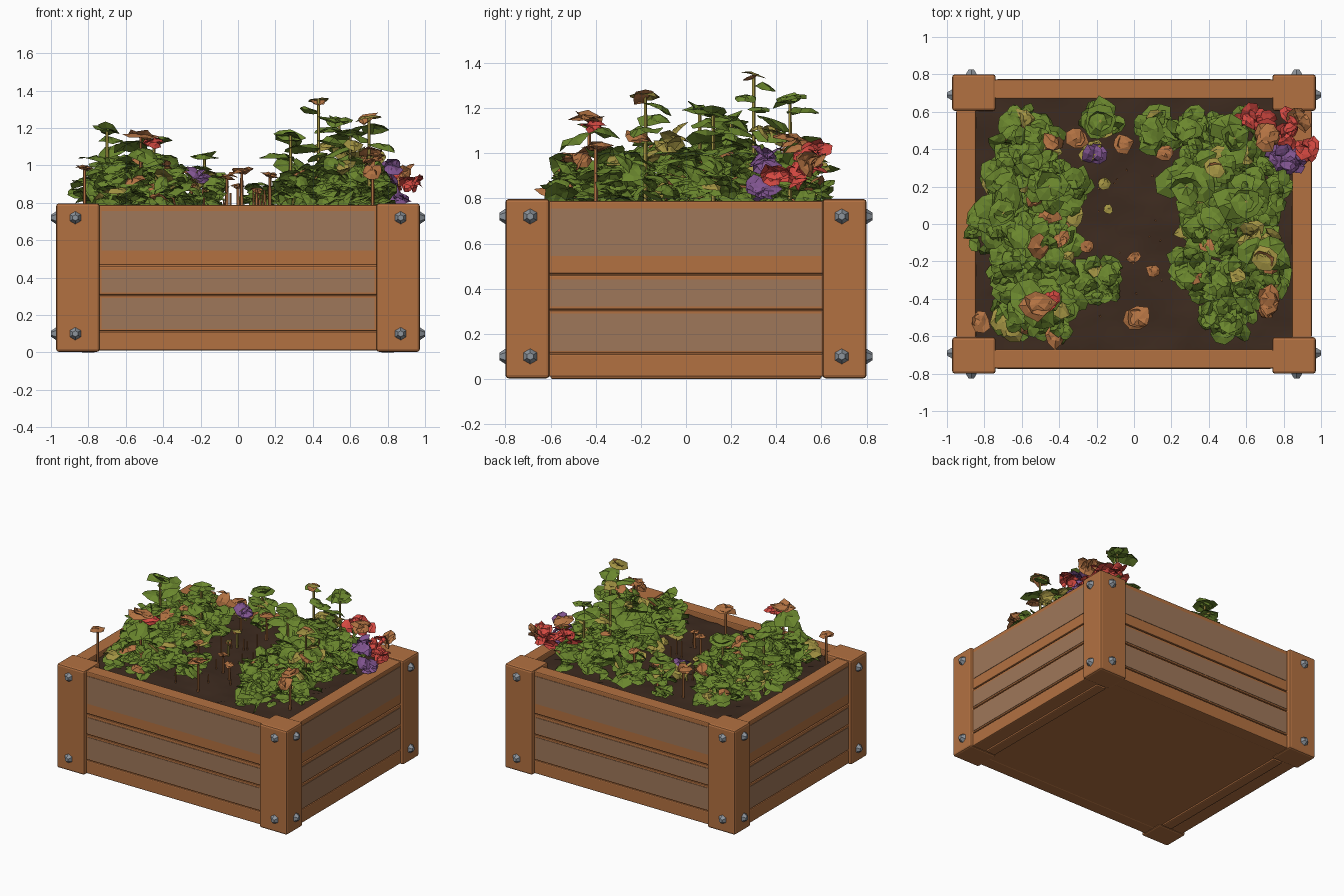
import bpy, bmesh, math, random
from mathutils import Matrix, Vector, Euler

random.seed(7)
if "Cube" in bpy.data.objects:
    bpy.data.objects.remove(bpy.data.objects["Cube"])


def material(name, rgb):
    m = bpy.data.materials.new(name)
    m.use_nodes = True
    m.diffuse_color = (*rgb, 1)
    m.node_tree.nodes["Principled BSDF"].inputs["Base Color"].default_value = (*rgb, 1)
    return m


WOOD = material("warm wood", (0.45, 0.165, 0.053))
WORN = material("weathered wood", (0.345, 0.185, 0.10))
SOIL = material("dark soil", (0.047, 0.024, 0.014))
METAL = material("grey metal", (0.27, 0.30, 0.335))
GREEN = material("leaf green", (0.145, 0.24, 0.027))
OLIVE = material("olive yellow", (0.36, 0.29, 0.055))
RUST = material("rust orange", (0.45, 0.17, 0.055))
RED = material("petal red", (0.65, 0.065, 0.052))
PURPLE = material("petal purple", (0.22, 0.09, 0.28))
PLANT = [GREEN, OLIVE, RUST, RED, PURPLE]


def finish(name, bm, mats, bevel=0, smooth=False):
    mesh = bpy.data.meshes.new(name)
    bm.to_mesh(mesh)
    bm.free()
    for m in mats:
        mesh.materials.append(m)
    ob = bpy.data.objects.new(name, mesh)
    bpy.context.collection.objects.link(ob)
    if bevel:
        mod = ob.modifiers.new("soft edges", "BEVEL")
        mod.width = bevel
        mod.segments = 2
    if smooth:
        for p in mesh.polygons:
            p.use_smooth = True
    return ob


def add_box(bm, x0, x1, y0, y1, z0, z1):
    size = Matrix.Diagonal((x1 - x0, y1 - y0, z1 - z0, 1))
    mid = Matrix.Translation(((x0 + x1) / 2, (y0 + y1) / 2, (z0 + z1) / 2))
    bmesh.ops.create_cube(bm, size=1, matrix=mid @ size)


def span(side, a, b):
    return sorted((side * a, side * b))


# Corner posts
bm = bmesh.new()
for sx in (-1, 1):
    for sy in (-1, 1):
        add_box(bm, *span(sx, 0.74, 0.972), *span(sy, 0.605, 0.80), 0.003, 0.797)
finish("corner_posts", bm, [WOOD], 0.014)

# Wall planks, with a worn plate on the face of the upper three
PLANKS = [(0.01, 0.110, None), (0.114, 0.303, (0.125, 0.290)),
          (0.308, 0.460, (0.32, 0.440)), (0.466, 0.788, (0.545, 0.755))]
planks, plates = bmesh.new(), bmesh.new()
for s in (-1, 1):
    for z0, z1, worn in PLANKS:
        add_box(planks, -0.80, 0.80, *span(s, 0.67, 0.772), z0, z1)
        add_box(planks, *span(s, 0.845, 0.95), -0.66, 0.66, z0, z1)
        if worn:
            add_box(plates, -0.73, 0.73, *span(s, 0.770, 0.775), *worn)
            add_box(plates, *span(s, 0.948, 0.953), -0.60, 0.60, *worn)
    # Backing that closes the gaps between planks
    add_box(planks, -0.80, 0.80, *span(s, 0.68, 0.760), 0.02, 0.76)
    add_box(planks, *span(s, 0.855, 0.938), -0.66, 0.66, 0.02, 0.76)
finish("wall_planks", planks, [WOOD], 0.007)
finish("worn_faces", plates, [WORN])

# Floor and two battens beneath it
bm = bmesh.new()
add_box(bm, -0.93, 0.93, -0.75, 0.75, 0.012, 0.06)
finish("floor", bm, [WOOD])
bm = bmesh.new()
for s in (-1, 1):
    add_box(bm, *span(s, 0.76, 0.84), -0.60, 0.60, 0.0, 0.03)
finish("floor_battens", bm, [WOOD], 0.008)

# Bolts: blunt pointed hex heads
bm = bmesh.new()


def add_bolt(pos, direction):
    turn = Vector(direction).to_track_quat("Z", "Y").to_matrix().to_4x4()
    place = Matrix.Translation(Vector(pos) + Vector(direction) * 0.014)
    bmesh.ops.create_cone(bm, cap_ends=True, segments=6, radius1=0.036, radius2=0.016,
                          depth=0.03, matrix=place @ turn)


for sx in (-1, 1):
    for sy in (-1, 1):
        for z in (0.10, 0.72):
            add_bolt((sx * 0.87, sy * 0.798, z), (0, sy, 0))
            add_bolt((sx * 0.97, sy * 0.69, z), (sx, 0, 0))
finish("bolts", bm, [METAL])

# Lumpy soil bed
bm = bmesh.new()
bmesh.ops.create_grid(bm, x_segments=36, y_segments=30, size=1,
                      matrix=Matrix.Diagonal((0.86, 0.69, 1, 1)))
for v in bm.verts:
    wave = math.sin(v.co.x * 9 + v.co.y * 4) * math.cos(v.co.y * 11)
    v.co.z = 0.745 + 0.010 * wave + random.uniform(-0.006, 0.006)
finish("soil", bm, [SOIL], smooth=True)


# Leaves and petals are ragged little domes
def add_leaf(bm, x, y, z, r, mat, tilt=0.4, dome=0.25, sides=8):
    rot = Euler((random.gauss(0, tilt), random.gauss(0, tilt), random.uniform(0, 6.28)))
    rot = rot.to_matrix()
    rings = []
    for frac in (0.55, 1.0):
        ring = []
        for i in range(sides):
            a = math.tau * i / sides
            rr = r * frac * random.uniform(0.78, 1.15)
            drop = -dome * r * frac ** 2 + random.uniform(-0.15, 0.15) * r
            p = rot @ Vector((rr * math.cos(a), rr * 0.85 * math.sin(a), drop))
            ring.append(bm.verts.new(p + Vector((x, y, z))))
        rings.append(ring)
    tip = bm.verts.new((x, y, z))
    inner, outer = rings
    for i in range(sides):
        j = (i + 1) % sides
        for f in ((tip, inner[i], inner[j]), (inner[i], outer[i], outer[j], inner[j])):
            bm.faces.new(f).material_index = PLANT.index(mat)


def add_stem(bm, x, y, top, mat, thick=0.010):
    height = top - 0.73
    made = bmesh.ops.create_cone(bm, cap_ends=True, segments=5, radius1=thick, radius2=thick * 0.8,
                                 depth=height, matrix=Matrix.Translation((x, y, 0.73 + height / 2)))
    for v in made["verts"]:
        for f in v.link_faces:
            f.material_index = PLANT.index(mat)


# Leafy mounds: x, y, radius, top height
LEFT = [(-0.56, 0.44, 0.20, 0.98), (-0.60, 0.18, 0.23, 1.08), (-0.42, 0.17, 0.20, 1.08),
        (-0.69, -0.02, 0.21, 1.05), (-0.50, -0.12, 0.22, 1.10), (-0.44, -0.33, 0.18, 1.04),
        (-0.60, -0.27, 0.17, 1.04), (-0.60, -0.45, 0.17, 0.98), (-0.43, -0.49, 0.14, 0.95),
        (-0.17, -0.30, 0.13, 0.90), (-0.17, 0.55, 0.10, 1.03)]
RIGHT = [(0.14, 0.50, 0.12, 0.92), (0.36, 0.47, 0.16, 1.04), (0.58, 0.44, 0.17, 1.06),
         (0.40, 0.24, 0.19, 1.06), (0.63, 0.20, 0.21, 1.09), (0.59, -0.05, 0.22, 1.06),
         (0.38, 0.03, 0.15, 1.02), (0.38, -0.22, 0.18, 1.00), (0.65, -0.27, 0.18, 1.04),
         (0.50, -0.46, 0.16, 0.97)]
for name, mounds in (("left_foliage", LEFT), ("right_foliage", RIGHT)):
    bm = bmesh.new()
    for mx, my, mr, top in mounds:
        for _ in range(int(1250 * mr * mr) + 6):
            d, a = math.sqrt(random.random()), random.uniform(0, math.tau)
            peak = top - (top - 0.80) * 0.65 * d ** 3
            z = 0.77 + (peak - 0.77) * random.random() ** 0.75
            mat = random.choices(PLANT[:3], (91, 6, 3))[0]
            rad = mr * 0.83
            add_leaf(bm, mx + rad * d * math.cos(a), my + rad * d * math.sin(a), z,
                     random.uniform(0.04, 0.078), mat)
    finish(name, bm, PLANT)

# Tall stalks topped with leaf tiers: x, y, top, radius, colour
TALL = [(0.43, 0.30, 1.355, 0.06, OLIVE), (0.54, 0.46, 1.25, 0.09, GREEN),
        (0.70, -0.18, 1.265, 0.08, OLIVE), (0.28, 0.20, 1.16, 0.10, GREEN),
        (0.60, 0.12, 1.19, 0.10, GREEN), (-0.70, 0.06, 1.20, 0.09, GREEN),
        (-0.52, -0.43, 1.17, 0.10, RUST), (-0.45, 0.20, 1.14, 0.10, GREEN),
        (-0.18, 0.55, 1.06, 0.09, GREEN), (0.72, -0.40, 1.04, 0.08, RUST),
        (-0.82, -0.52, 1.00, 0.06, RUST), (0.02, -0.51, 0.98, 0.08, RUST),
        (0.00, -0.18, 0.90, 0.04, RUST), (0.10, -0.25, 0.88, 0.04, RUST),
        (-0.25, -0.12, 0.90, 0.04, RUST), (-0.06, 0.43, 0.95, 0.06, RUST),
        (-0.30, 0.46, 0.98, 0.07, RUST), (-0.14, 0.08, 0.86, 0.03, OLIVE),
        (-0.16, 0.22, 0.88, 0.04, OLIVE), (0.17, 0.38, 0.96, 0.05, RUST)]
heads, stems = bmesh.new(), bmesh.new()
for x, y, top, r, mat in TALL:
    add_stem(stems, x, y, top, RUST if mat == RUST else OLIVE)
    add_leaf(heads, x, y, top, r, mat, 0.12, 0.2)
    add_leaf(heads, x, y, top - 0.025, r * 0.8, RUST if mat == OLIVE else mat, 0.2, -0.3)
    if top > 1.15:
        for k in (1, 2, 3):
            a = random.uniform(0, math.tau)
            add_leaf(heads, x + 0.07 * math.cos(a), y + 0.07 * math.sin(a),
                     top - 0.05 * k, r * 1.05, GREEN, 0.2)
for _ in range(14):
    add_stem(stems, random.uniform(-0.22, 0.2), random.uniform(-0.5, 0.3),
             random.uniform(0.79, 0.88), RUST, 0.006)
finish("flower_heads", heads, PLANT)
finish("flower_stems", stems, PLANT)

# Crumpled blossoms: x, y, z, spread, petals, colour
BLOSSOMS = [(0.80, 0.34, 0.98, 0.08, 10, PURPLE), (0.87, 0.34, 0.85, 0.05, 6, PURPLE),
            (0.93, 0.40, 0.92, 0.04, 7, RED), (0.84, 0.46, 0.90, 0.07, 7, RED),
            (0.82, 0.56, 0.95, 0.05, 5, RED), (0.70, 0.55, 1.02, 0.06, 7, RED),
            (0.60, 0.57, 1.02, 0.05, 5, RED), (0.88, 0.56, 0.97, 0.04, 5, RUST),
            (0.72, 0.47, 1.06, 0.05, 5, RUST), (0.58, 0.38, 1.11, 0.05, 4, OLIVE),
            (-0.20, 0.39, 0.96, 0.04, 5, PURPLE), (-0.45, -0.41, 1.13, 0.03, 4, RED),
            (-0.26, 0.40, 0.93, 0.05, 4, OLIVE), (0.62, -0.02, 1.09, 0.06, 3, OLIVE),
            (0.74, -0.09, 1.06, 0.05, 3, OLIVE), (0.46, 0.34, 1.10, 0.05, 3, OLIVE),
            (0.71, -0.20, 1.08, 0.05, 3, RUST), (-0.44, 0.43, 1.00, 0.04, 2, RUST),
            (0.70, -0.46, 0.98, 0.04, 3, RUST)]
bm = bmesh.new()
for x, y, z, spread, petals, mat in BLOSSOMS:
    for _ in range(petals):
        dx, dy, dz = (random.uniform(-spread, spread) * 0.7 for _ in range(3))
        add_leaf(bm, x + dx, y + dy, z + dz * 0.8, random.uniform(0.045, 0.065), mat, 0.5, 0.3, 7)
finish("blossoms", bm, PLANT)
